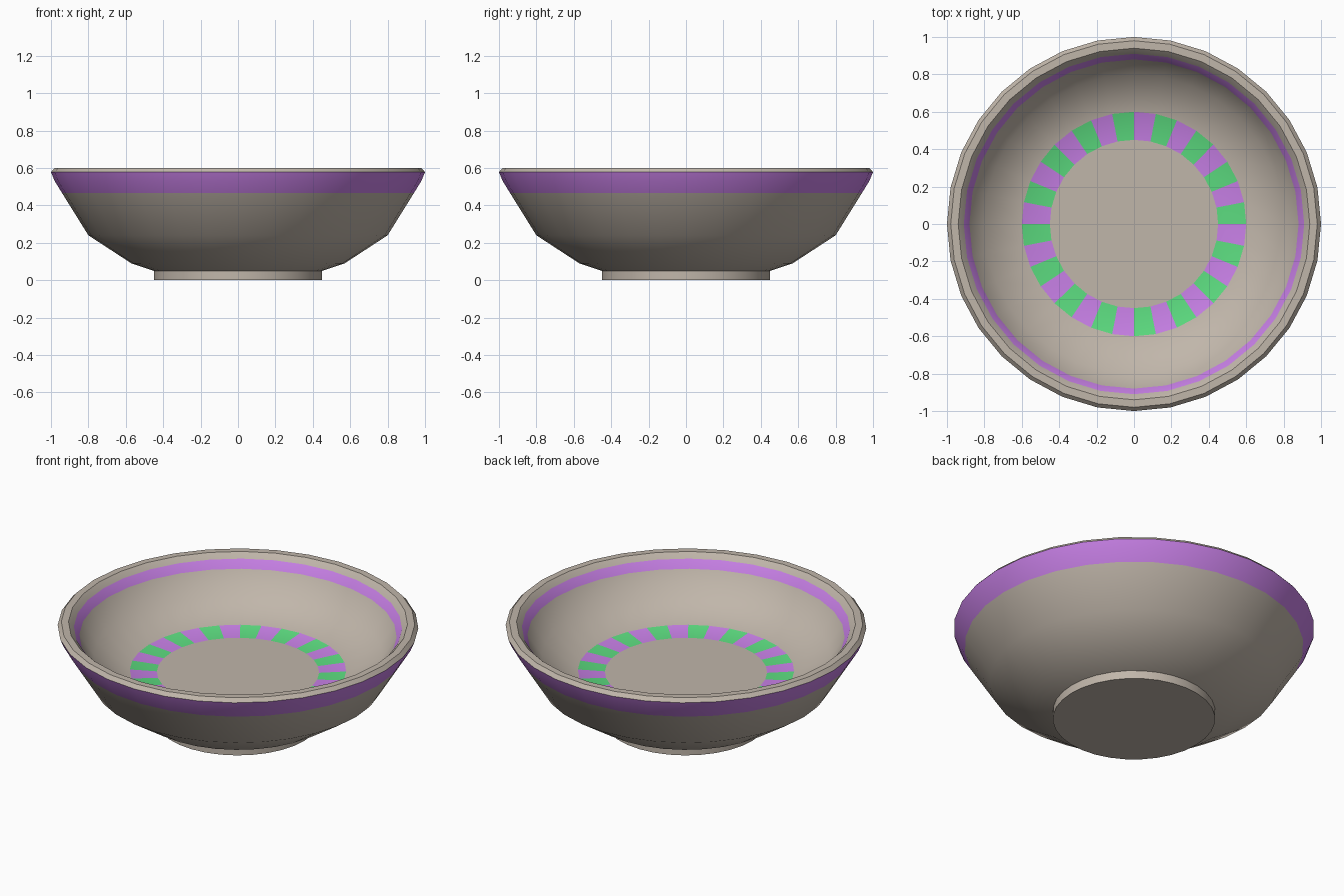
import bpy, bmesh, math

if "Cube" in bpy.data.objects:
    bpy.data.objects.remove(bpy.data.objects["Cube"])

SIDES = 32


def material(name, rgb):
    m = bpy.data.materials.new(name)
    m.diffuse_color = (*rgb, 1.0)
    m.use_nodes = True
    m.node_tree.nodes["Principled BSDF"].inputs["Base Color"].default_value = m.diffuse_color
    return m


clay = material("warm grey glaze", (0.53, 0.468, 0.402))
purple = material("purple paint", (0.571, 0.214, 0.787))
green = material("green paint", (0.107, 0.711, 0.214))
CLAY, PURPLE, GREEN, CHECK = 0, 1, 2, 3


def lathe(name, profile, bands):
    """Turn an (r, z) profile about z; bands gives the colour of each strip."""
    bm = bmesh.new()
    rings = []
    for r, z in profile:
        rings.append([bm.verts.new((r * math.cos(2 * math.pi * i / SIDES),
                                    r * math.sin(2 * math.pi * i / SIDES), z))
                      for i in range(SIDES)])
    for k, band in enumerate(bands):
        for i in range(SIDES):
            j = (i + 1) % SIDES
            f = bm.faces.new((rings[k][i], rings[k][j], rings[k + 1][j], rings[k + 1][i]))
            # checker ring alternates green and purple
            f.material_index = (GREEN if i % 2 == 0 else PURPLE) if band == CHECK else band
    bm.faces.new(rings[0][::-1])
    bm.faces.new(rings[-1])
    bmesh.ops.recalc_face_normals(bm, faces=bm.faces)
    me = bpy.data.meshes.new(name)
    bm.to_mesh(me)
    bm.free()
    for m in (clay, purple, green):
        me.materials.append(m)
    ob = bpy.data.objects.new(name, me)
    bpy.context.collection.objects.link(ob)
    bpy.ops.object.select_all(action='DESELECT')
    ob.select_set(True)
    bpy.context.view_layer.objects.active = ob
    bpy.ops.object.shade_smooth_by_angle(angle=math.radians(42))
    return ob


# Bowl: outside wall up, over the rim, inside wall down to the floor
profile = [(0.45, 0.05), (0.57, 0.09), (0.80, 0.24), (0.94, 0.465), (0.98, 0.53),
           (1.00, 0.578), (0.98, 0.60), (0.94, 0.60), (0.91, 0.57), (0.88, 0.522),
           (0.80, 0.40), (0.60, 0.31), (0.45, 0.30)]
bands = [CLAY, CLAY, CLAY, PURPLE, PURPLE, CLAY, CLAY, CLAY, PURPLE, CLAY, CLAY, CHECK]
bowl = lathe("bowl", profile, bands)

# Flat shading on the inside floor disc
for p in bowl.data.polygons:
    if len(p.vertices) > 4:
        p.use_smooth = False

# Foot ring under the bowl
lathe("foot", [(0.45, 0.0), (0.45, 0.05)], [CLAY])
